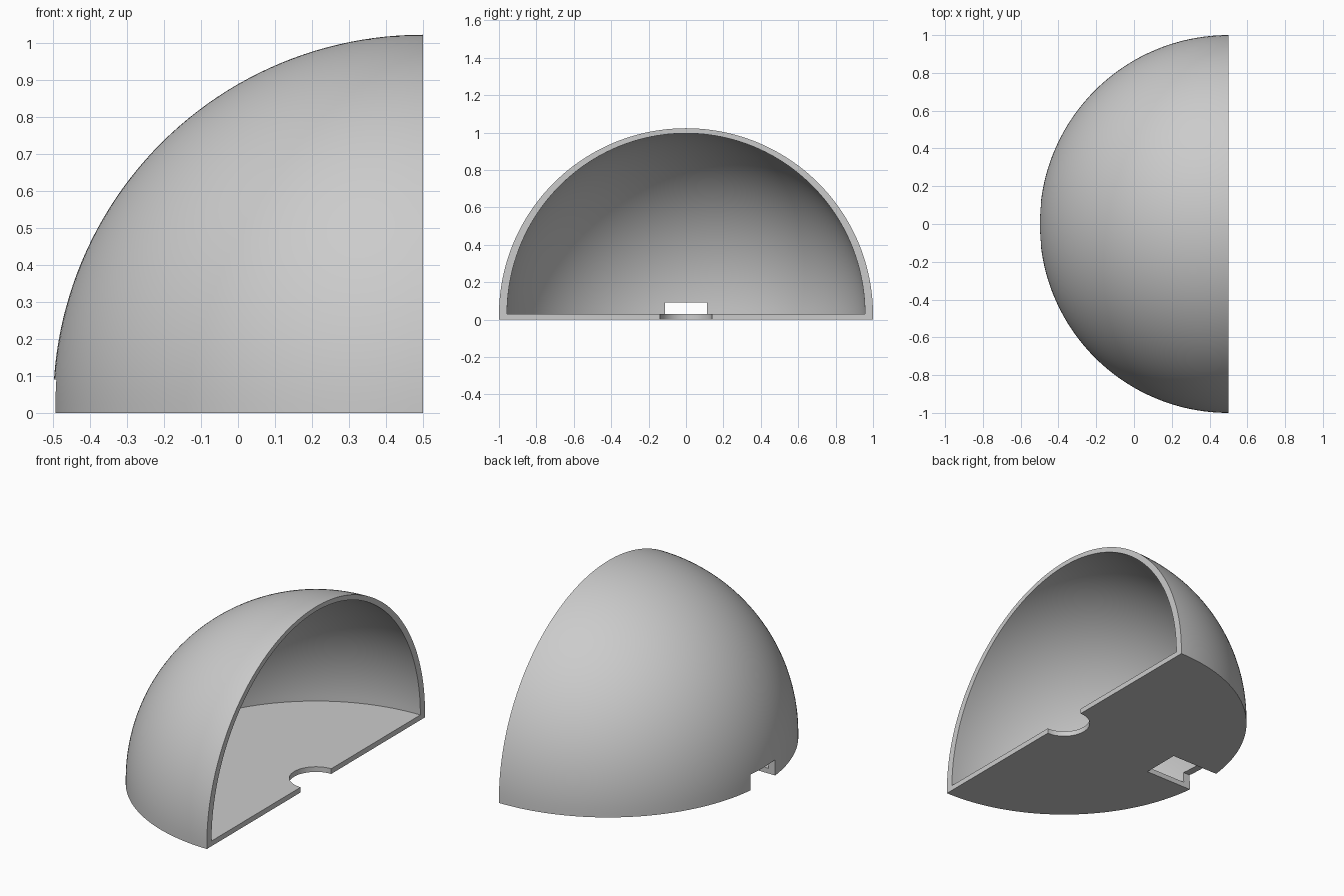
import bpy, bmesh
from math import pi, sin, cos, radians
from mathutils import Vector

default = bpy.data.objects.get("Cube")
if default:
    bpy.data.objects.remove(default, do_unlink=True)

AXIS_X = 0.5        # the cut plane passes through the dome's axis
FLOOR = 0.03
STEPS = 48          # segments along the arc
SPIN = 96           # segments around the half turn


def make_object(name, bm):
    bmesh.ops.recalc_face_normals(bm, faces=bm.faces)
    mesh = bpy.data.meshes.new(name)
    bm.to_mesh(mesh)
    bm.free()
    obj = bpy.data.objects.new(name, mesh)
    bpy.context.collection.objects.link(obj)
    return obj


def arc(radius, height, base):
    """Quarter ellipse from the rim up to the axis, as (radius, z)."""
    angles = [pi / 2 * i / STEPS for i in range(STEPS + 1)]
    return [(radius * cos(a), base + height * sin(a)) for a in angles]


grey = bpy.data.materials.new("light_grey")
grey.use_nodes = True
colour = (0.6, 0.6, 0.6, 1)
grey.diffuse_color = colour
grey.node_tree.nodes["Principled BSDF"].inputs["Base Color"].default_value = colour

# Half dome: closed wall-and-floor section turned by half a circle;
# the section starts at the radius of the round floor hole
outer = arc(1.0, 0.998, 0.025)
inner = arc(0.957, 0.966, FLOOR)
hole = 0.14
profile = [(hole, 0), (1.0, 0)] + outer + inner[::-1] + [(hole, FLOOR)]

bm = bmesh.new()
ring = [bm.verts.new((AXIS_X, -r, z)) for r, z in profile]
section = bm.faces.new(ring)
spun = bmesh.ops.spin(bm, geom=[section], cent=(AXIS_X, 0, 0), axis=(0, 0, -1),
                      angle=pi, steps=SPIN, use_duplicate=False)
if not any(f.is_valid and all(abs(v.co.x - AXIS_X) < 1e-4 and v.co.y < 1e-4 for v in f.verts)
           for f in bm.faces):
    bm.faces.new(ring)
bmesh.ops.remove_doubles(bm, verts=bm.verts, dist=1e-5)
dome = make_object("half_dome", bm)
dome.data.materials.append(grey)

# Rectangular notch through the back wall and floor
bm = bmesh.new()
bmesh.ops.create_cube(bm, size=1)
bmesh.ops.scale(bm, vec=Vector((0.41, 0.224, 0.19)), verts=bm.verts)
bmesh.ops.translate(bm, vec=Vector((-0.395, 0, -0.005)), verts=bm.verts)
cutter = make_object("notch_cutter", bm)
cutter.data.materials.append(grey)
cutter.hide_render = True

cut = dome.modifiers.new("notch", "BOOLEAN")
cut.operation = "DIFFERENCE"
cut.solver = "EXACT"
cut.object = cutter

bpy.ops.object.select_all(action="DESELECT")
dome.select_set(True)
bpy.context.view_layer.objects.active = dome
bpy.ops.object.modifier_apply(modifier=cut.name)
bpy.data.objects.remove(cutter, do_unlink=True)
bpy.ops.object.shade_smooth_by_angle(angle=radians(30))
